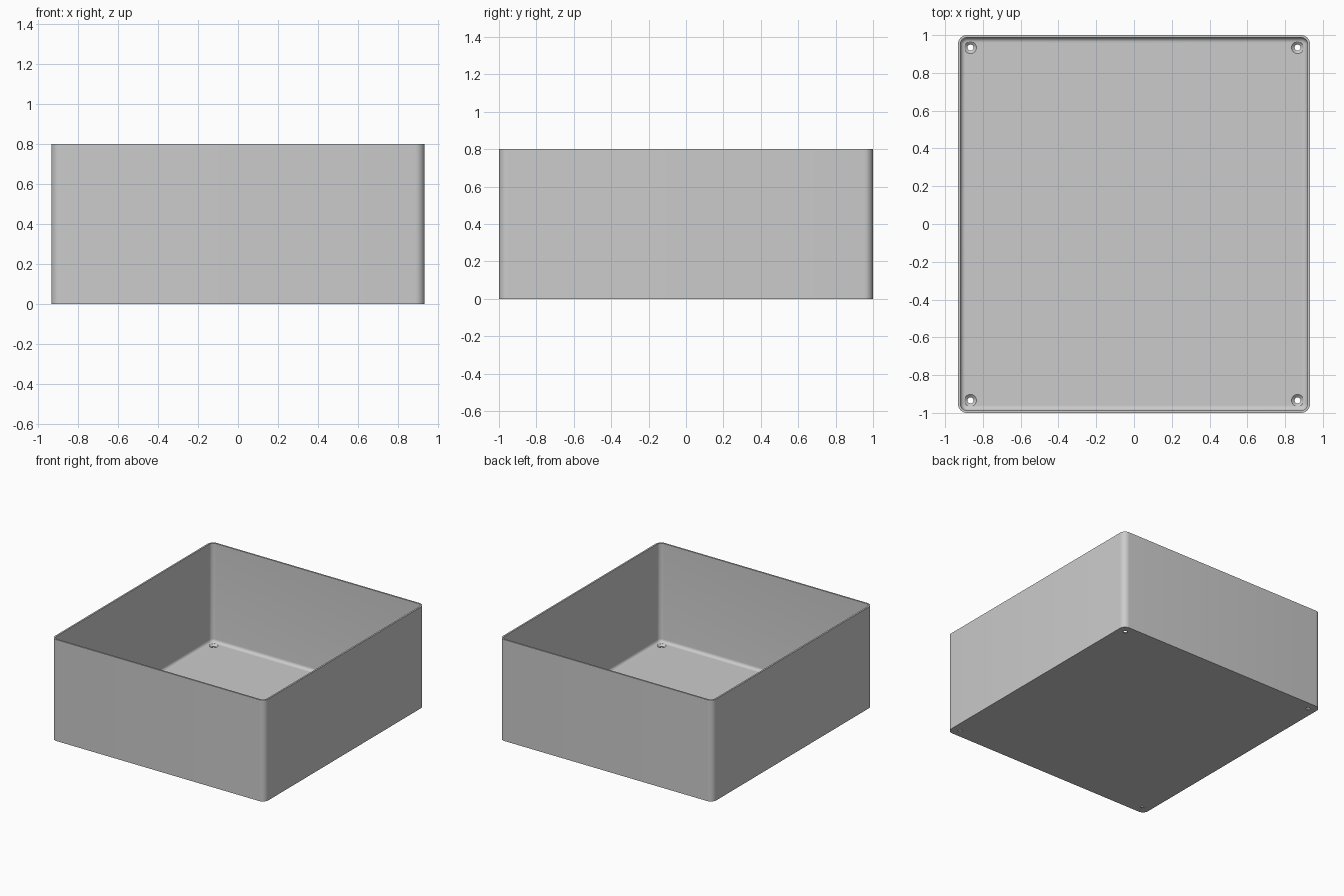
import bpy, bmesh, math

old = bpy.data.objects.get("Cube")
if old:
    bpy.data.objects.remove(old, do_unlink=True)

HX, HY, H = 0.932, 1.0, 0.8           # half width, half depth, height
WALL, FLOOR, CORNER, FILLET = 0.013, 0.02, 0.048, 0.025

grey = bpy.data.materials.new("light grey plastic")
grey.use_nodes = True
colour = (0.6, 0.6, 0.6, 1)
grey.diffuse_color = colour
grey.node_tree.nodes["Principled BSDF"].inputs["Base Color"].default_value = colour


def rounded_loop(bm, inset, z, steps=8):
    """Rounded rectangle, moved in from the outside by inset."""
    r = CORNER - inset
    verts = []
    for k, (sx, sy) in enumerate([(1, 1), (-1, 1), (-1, -1), (1, -1)]):
        for i in range(steps + 1):
            a = math.pi / 2 * (k + i / steps)
            verts.append(bm.verts.new((sx * (HX - CORNER) + r * math.cos(a),
                                       sy * (HY - CORNER) + r * math.sin(a), z)))
    return verts


def ring(bm, radius, x, y, z, sides=32):
    return [bm.verts.new((x + radius * math.cos(2 * math.pi * i / sides),
                          y + radius * math.sin(2 * math.pi * i / sides), z))
            for i in range(sides)]


def skin(bm, loops):
    """Join stacked loops and close both ends."""
    for a, b in zip(loops, loops[1:]):
        for i in range(len(a)):
            j = (i + 1) % len(a)
            bm.faces.new((a[i], a[j], b[j], b[i]))
    bm.faces.new(loops[0][::-1])
    bm.faces.new(loops[-1])


def make_object(name, bm):
    bmesh.ops.recalc_face_normals(bm, faces=bm.faces)
    mesh = bpy.data.meshes.new(name)
    bm.to_mesh(mesh)
    bm.free()
    mesh.materials.append(grey)
    obj = bpy.data.objects.new(name, mesh)
    bpy.context.collection.objects.link(obj)
    return obj


# Open box: outer wall, rim, inner wall, filleted floor
bm = bmesh.new()
profile = [(0, 0), (0, H), (WALL, H)]
for i in range(7):
    a = math.pi / 2 * i / 6
    profile.append((WALL + FILLET * (1 - math.cos(a)),
                    FLOOR + FILLET * (1 - math.sin(a))))
skin(bm, [rounded_loop(bm, inset, z) for inset, z in profile])
box = make_object("open_box", bm)

# Countersunk screw holes in the four floor corners
bm = bmesh.new()
for sx in (-1, 1):
    for sy in (-1, 1):
        skin(bm, [ring(bm, r, sx * 0.866, sy * 0.934, z) for r, z in
                  [(0.016, -0.02), (0.016, 0.006), (0.032, FLOOR), (0.032, 0.06)]])
cutter = make_object("screw_hole_cutter", bm)
cutter.hide_render = True

cut = box.modifiers.new("screw_holes", 'BOOLEAN')
cut.operation, cut.solver, cut.object = 'DIFFERENCE', 'EXACT', cutter
bpy.context.view_layer.update()
graph = bpy.context.evaluated_depsgraph_get()
box.data = bpy.data.meshes.new_from_object(box.evaluated_get(graph))
box.modifiers.clear()
bpy.data.objects.remove(cutter, do_unlink=True)

# Smooth corners and fillets, crisp rim and base
bpy.ops.object.select_all(action='DESELECT')
box.select_set(True)
bpy.context.view_layer.objects.active = box
bpy.ops.object.shade_smooth_by_angle(angle=math.radians(30))
